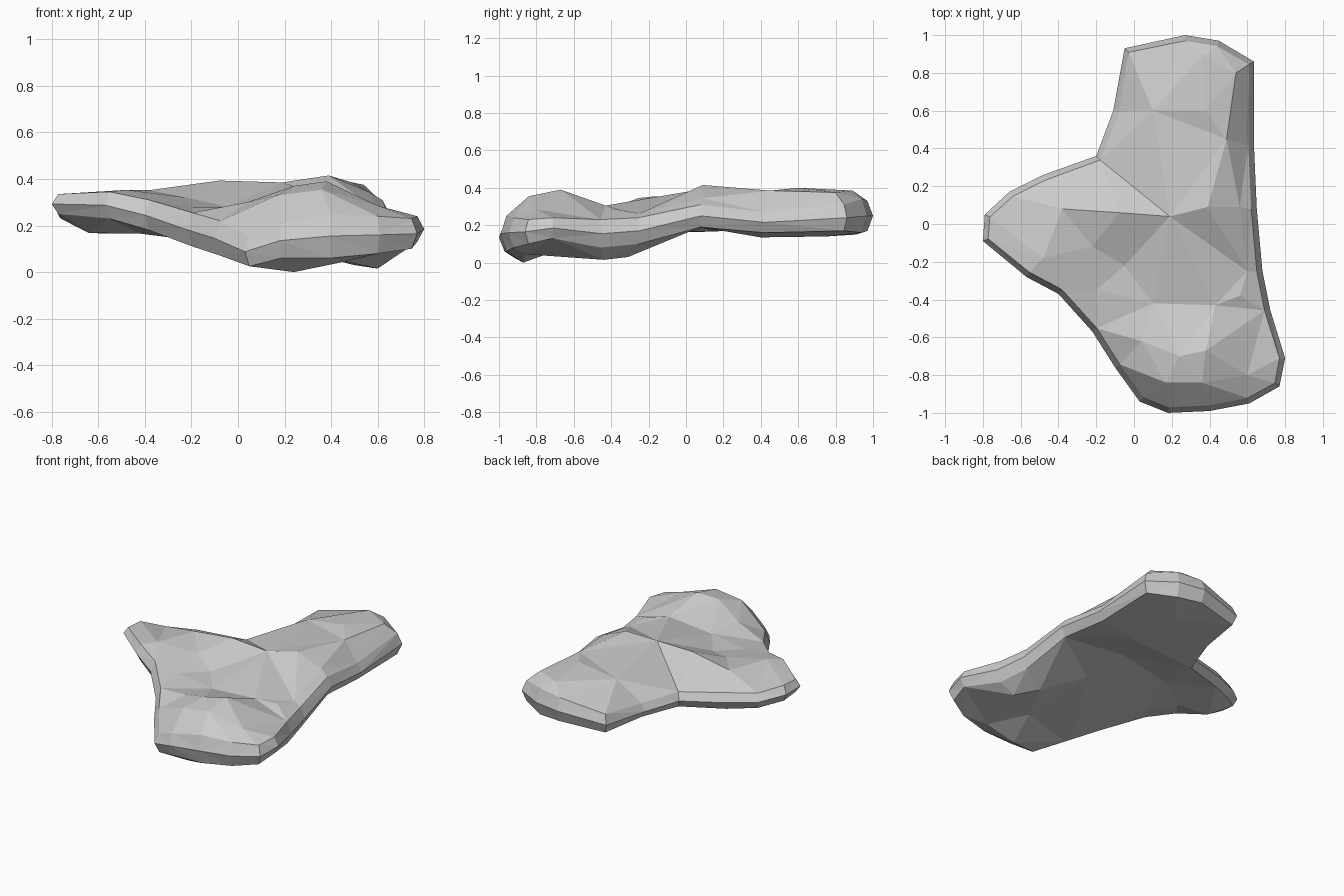
import bpy, bmesh
from mathutils import Vector
from mathutils.geometry import delaunay_2d_cdt

if "Cube" in bpy.data.objects:
    bpy.data.objects.remove(bpy.data.objects["Cube"])

# Plan outline, counter-clockwise: x, y, lower edge z, upper edge z
RIM = [
    (.18, -1, .06, .21), (.40, -.99, .06, .25), (.61, -.95, .08, .24),
    (.77, -.86, .10, .23), (.80, -.71, .13, .24), (.72, -.45, .08, .23),
    (.68, -.25, .10, .24), (.65, .08, .19, .31), (.635, .42, .16, .27),
    (.635, .86, .17, .31), (.45, .97, .16, .34), (.27, 1, .17, .33),
    (-.05, .93, .15, .275), (-.11, .6, .15, .24), (-.2, .36, .15, .25),
    (-.48, .26, .17, .28), (-.66, .17, .19, .29), (-.79, .05, .23, .335),
    (-.80, -.09, .25, .335), (-.57, -.28, .23, .345), (-.40, -.37, .18, .31),
    (-.22, -.57, .11, .255), (-.10, -.76, .07, .22), (.03, -.94, .025, .15),
]
# Ridges and hollows of the upper face
TOP = [
    (.17, -.84, .33), (.36, -.84, .355), (.6, -.8, .285), (.38, -.67, .39),
    (.24, -.70, .37), (.04, -.62, .30), (.43, -.43, .305), (.1, -.42, .28),
    (-.2, -.35, .28), (-.48, -.18, .353), (-.05, -.22, .28), (.39, .09, .415),
    (.19, .04, .385), (-.08, .06, .393), (-.38, .08, .352), (.56, .09, .345),
    (.38, .6, .40), (.36, .89, .385), (.1, .6, .36), (.49, .45, .385),
    (.54, .8, .375), (.6, -.25, .262), (.56, -.38, .285), (-.22, -.12, .32),
]
# Lumps and hollows of the underside
UNDER = [
    (.24, -.87, .0), (.46, -.86, .045), (.3, -.65, .08), (.6, -.44, .015),
    (.5, -.31, .03), (0, -.55, .09), (.25, -.15, .14), (.2, .13, .195),
    (.36, .4, .135), (.3, .75, .14), (-.2, .05, .19), (-.64, -.06, .168),
    (-.42, -.08, .165), (-.3, -.27, .15), (-.55, .1, .165),
]
BEVEL = .03


def inset(i):
    """Outline point moved inward along the average edge normal."""
    n = len(RIM)
    a, b, c = (Vector(RIM[k % n][:2]) for k in (i - 1, i, i + 1))
    d = (b - a).normalized() + (c - b).normalized()
    return b + Vector((-d.y, d.x)).normalized() * BEVEL


def cap(bm, ring, points):
    """Fill a ring with facets running through the given height points."""
    verts = ring + [bm.verts.new(p) for p in points]
    n = len(ring)
    edges = [(i, (i + 1) % n) for i in range(n)]
    _, _, faces, orig, _, _ = delaunay_2d_cdt(
        [v.co.xy for v in verts], edges, [list(range(n))], 1, 1e-5)
    for f in faces:
        bm.faces.new([verts[orig[i][0]] for i in f])


bm = bmesh.new()
n = len(RIM)

# Three rings make the blunt side wall
low, mid, high = [], [], []
for i, (x, y, lo, hi) in enumerate(RIM):
    p = inset(i)
    low.append(bm.verts.new((p.x, p.y, lo)))
    mid.append(bm.verts.new((x, y, (lo + hi) / 2)))
    high.append(bm.verts.new((p.x, p.y, hi)))
for a, b in ((low, mid), (mid, high)):
    for i in range(n):
        j = (i + 1) % n
        bm.faces.new((a[i], a[j], b[j], b[i]))

# Faceted upper face and underside
cap(bm, high, TOP)
cap(bm, low, UNDER)
bmesh.ops.triangulate(bm, faces=bm.faces[:])
bmesh.ops.recalc_face_normals(bm, faces=bm.faces[:])

mesh = bpy.data.meshes.new("flat_rock")
bm.to_mesh(mesh)
bm.free()
bpy.context.collection.objects.link(bpy.data.objects.new("flat_rock", mesh))
